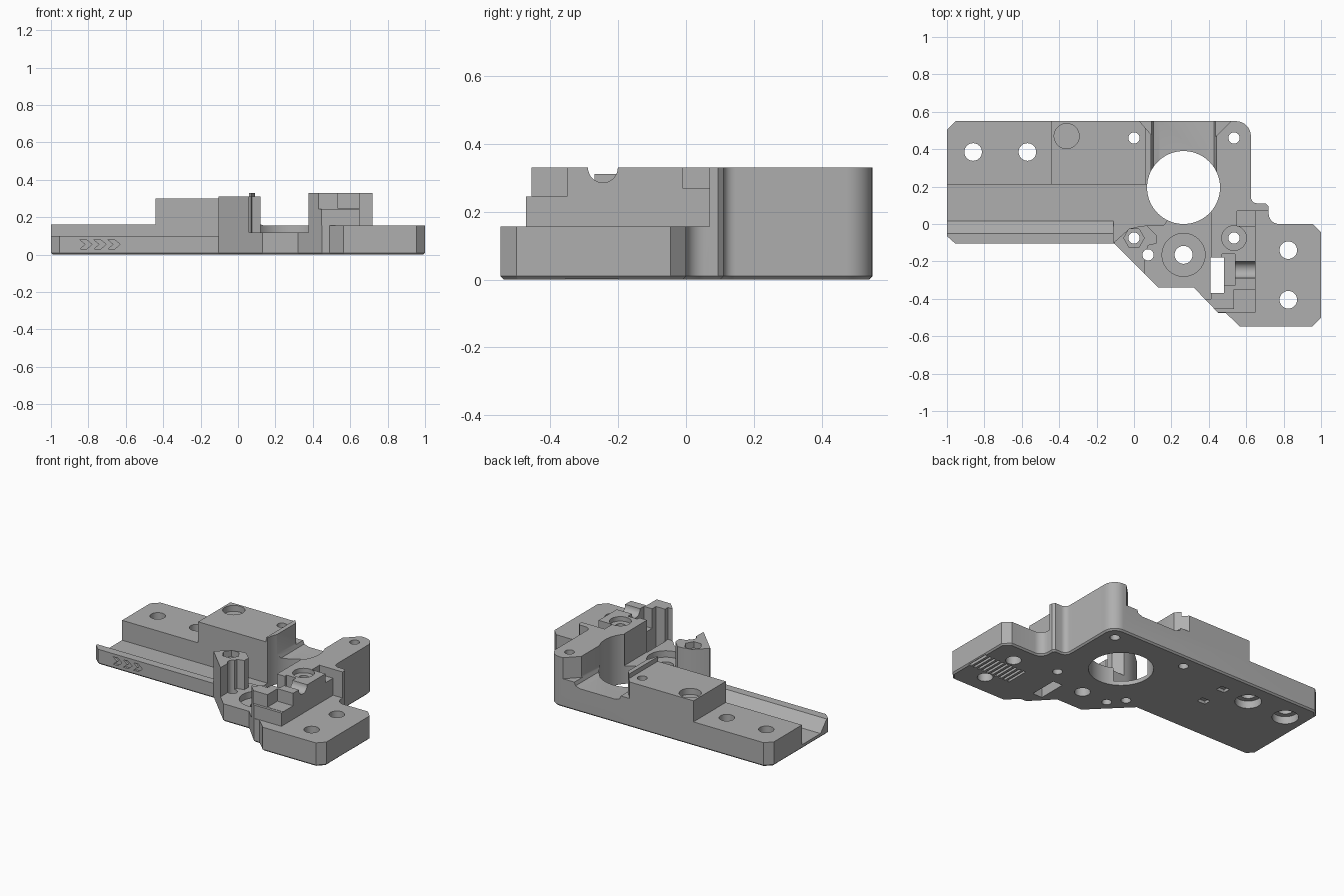
import bpy, bmesh, math
from mathutils import Vector

if "Cube" in bpy.data.objects:
    bpy.data.objects.remove(bpy.data.objects["Cube"])

grey = bpy.data.materials.new("machined grey")
grey.use_nodes = True
grey.diffuse_color = (0.43, 0.43, 0.43, 1)
grey.node_tree.nodes["Principled BSDF"].inputs["Base Color"].default_value = (0.43, 0.43, 0.43, 1)

PLACE = {"x": lambda u, v, w: (w, u, v),
         "y": lambda u, v, w: (u, w, v),
         "z": lambda u, v, w: (u, v, w)}


def prism(name, pts, lo, hi, axis="z", chamfer=0):
    """Extrude a closed profile along an axis; optionally chamfer the underside."""
    bm = bmesh.new()
    verts = [bm.verts.new(PLACE[axis](u, v, lo)) for u, v in pts]
    face = bm.faces.new(verts)
    step = Vector(PLACE[axis](0, 0, hi - lo))
    new = bmesh.ops.extrude_face_region(bm, geom=[face], use_keep_orig=True)["geom"]
    for v in new:
        if isinstance(v, bmesh.types.BMVert):
            v.co += step
    bmesh.ops.recalc_face_normals(bm, faces=bm.faces)
    if chamfer:
        low = [e for e in bm.edges if all(abs(v.co.z - lo) < 1e-5 for v in e.verts)]
        bmesh.ops.bevel(bm, geom=low, offset=chamfer, segments=1, affect="EDGES")
    mesh = bpy.data.meshes.new(name)
    bm.to_mesh(mesh)
    bm.free()
    mesh.materials.append(grey)
    obj = bpy.data.objects.new(name, mesh)
    bpy.context.collection.objects.link(obj)
    return obj


def circle(x, y, r, n=40):
    return [(x + r * math.cos(math.tau * i / n), y + r * math.sin(math.tau * i / n))
            for i in range(n)]


def rect(x0, x1, y0, y1):
    return [(x0, y0), (x1, y0), (x1, y1), (x0, y1)]


def arc(cx, cy, r, a0, a1, n=8):
    return [(cx + r * math.cos(math.radians(a0 + (a1 - a0) * i / n)),
             cy + r * math.sin(math.radians(a0 + (a1 - a0) * i / n))) for i in range(n + 1)]


def cut(pts, lo, hi=0.5, axis="z"):
    """Subtract a prism from the body."""
    tool = prism("cutter", pts, lo, hi, axis)
    tool.hide_render = True
    mod = body.modifiers.new("cut", "BOOLEAN")
    mod.operation = "DIFFERENCE"
    mod.solver = "EXACT"
    mod.object = tool
    bpy.context.view_layer.objects.active = body
    bpy.ops.object.modifier_apply(modifier=mod.name)
    bpy.data.objects.remove(tool)


# Full-height blank with chamfered underside
outline = ([(-1, -0.065), (-1, 0.505), (-0.955, 0.55)]
           + arc(0.545, 0.47, 0.08, 90, 0)
           + arc(0.66, 0.145, 0.035, 180, 270, 5)
           + [(0.705, 0.11), (0.72, 0.095)]
           + arc(0.775, 0.055, 0.055, 180, 270, 6)
           + [(0.955, 0), (1, -0.045), (1, -0.5), (0.955, -0.547), (0.565, -0.547),
              (0.49, -0.475), (0.45, -0.475), (0.32, -0.34), (0.13, -0.34),
              (-0.105, -0.105), (-0.955, -0.105)])
body = prism("mount_body", outline, 0, 0.33, chamfer=0.01)

# Right plate, and stepped front of the clamp block
cut(rect(0.65, 1.1, -0.6, 0.07), 0.157)
cut(rect(0.3, 0.7, -0.6, -0.472), 0.157)
cut(rect(0.3, 0.7, -0.5, -0.455), 0.245)
cut(rect(0.535, 0.7, -0.5, -0.35), 0.247)
cut(rect(0.55, 0.66, -0.01, 0.07), 0.27)

# Left arm: low end and raised block
cut(rect(-1.1, 0.06, 0.2, 0.6), 0.3)
cut(rect(-1.1, -0.44, 0.2, 0.6), 0.16)
cut(rect(-1.1, 0.3, -0.4, 0.2), 0.312)

# Channel with sloped front lip
cut([(-0.2, 0.1), (-0.05, 0.1), (0.015, 0.028), (0.21, 0.028), (0.21, 0.5), (-0.2, 0.5)],
    -1.1, -0.105, "x")
cut([(-0.11, -0.1), (-0.025, -0.025), (0.04, -0.01), (0.16, -0.005), (0.2, 0.05),
     (0.2, 0.21), (-0.11, 0.21)], 0.028)

# Saddle between the raised block and the corner pillar
cut([(0.09, 0.5), (0.09, 0.2), (0.103, 0.168), (0.135, 0.157), (0.395, 0.157),
     (0.427, 0.168), (0.44, 0.2), (0.44, 0.5)], 0.2, 0.6, "y")
cut([(0.02, 0.56), (0.095, 0.475), (0.095, 0.56)], 0.19)
cut([(0.53, 0.56), (0.435, 0.465), (0.435, 0.56)], 0.19)

# Lower deck around the round seat, leaving the small nut tower
cut([(0.06, -0.4), (0.06, -0.17), (0.075, -0.115), (0.12, -0.105), (0.12, -0.06),
     (0.07, -0.01), (0.07, 0.1), (0.3, 0.1), (0.413, 0.06), (0.413, -0.4)], 0.118)
cut(circle(0.265, -0.165, 0.115), 0.075)
cut(circle(0.265, 0.195, 0.195, 72), -0.1)

# Clamp block: open slot, cross groove and nut pocket
cut(rect(0.41, 0.48, -0.37, -0.18), -0.1)
cut(circle(-0.245, 0.33, 0.044, 32), 0.45, 0.68, "x")
cut(rect(0.47, 0.54, -0.33, -0.16), 0.2)
cut(circle(0.535, -0.075, 0.066), 0.3)

# Through holes: x, y, radius
holes = [(-0.86, 0.385, 0.047), (-0.57, 0.385, 0.047), (0.825, -0.14, 0.047),
         (0.825, -0.405, 0.047), (0, 0.46, 0.03), (0.535, 0.46, 0.03),
         (0, -0.075, 0.03), (0.535, -0.075, 0.03), (0.075, -0.165, 0.03),
         (0.265, -0.165, 0.048)]
for x, y, r in holes:
    cut(circle(x, y, r), -0.1)

# Counterbores, hex nut recess and round recess
for x in (-0.86, -0.57):
    cut(circle(x, 0.385, 0.08), -0.1, 0.05)
cut(circle(0, -0.075, 0.055, 6), 0.27)
cut(circle(-0.36, 0.47, 0.067), 0.26)

# Underside grooves and small slots
for i in range(10):
    x = 0.68 + i * 0.033
    cut(rect(x, x + 0.017, -0.355, -0.2), -0.1, 0.018)
for y in (0.22, 0.4):
    cut(rect(-0.39, -0.33, y - 0.025, y + 0.025), -0.1, 0.02)

# Three engraved arrows on the front lip
for i in range(3):
    x = -0.845 + i * 0.075
    cut([(x, 0.03), (x + 0.035, 0.03), (x + 0.065, 0.055), (x + 0.035, 0.08),
         (x, 0.08), (x + 0.03, 0.055)], -0.2, -0.09, "y")

# Smooth rounded walls, keep corners sharp
bpy.ops.object.select_all(action="DESELECT")
body.select_set(True)
bpy.context.view_layer.objects.active = body
bpy.ops.object.shade_smooth_by_angle(angle=math.radians(30))
